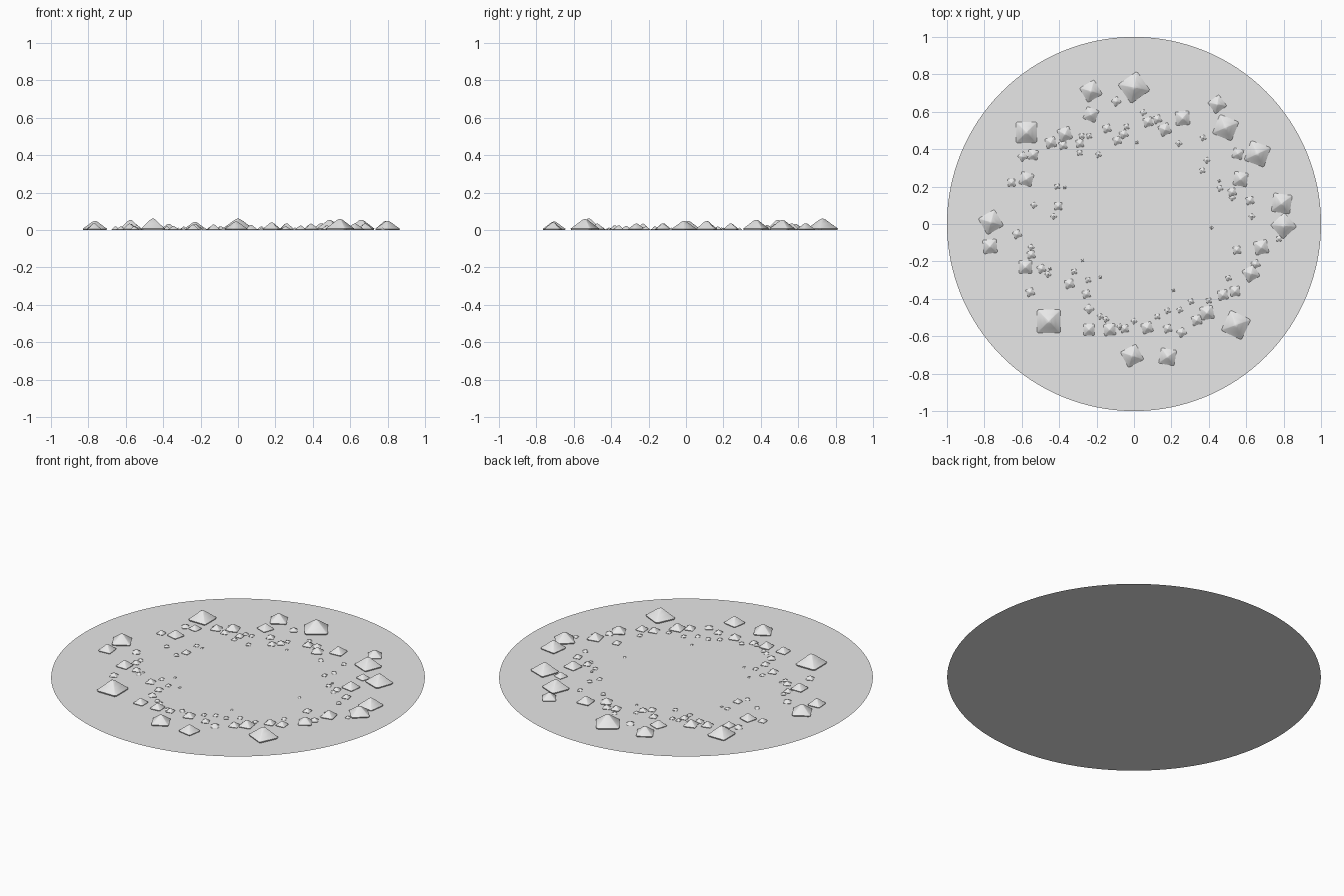
import bpy
import bmesh
import random
from math import cos, sin, radians, atan2, pi

random.seed(4)

default_cube = bpy.data.objects.get("Cube")
if default_cube:
    bpy.data.objects.remove(default_cube, do_unlink=True)


def make_material(name, colour):
    material = bpy.data.materials.new(name)
    material.use_nodes = True
    material.diffuse_color = colour
    shader = material.node_tree.nodes["Principled BSDF"]
    shader.inputs["Base Color"].default_value = colour
    return material


stone_grey = make_material("stone grey", (0.8, 0.8, 0.8, 1))


def finish(bm, name, smooth_angle=None):
    """Turn a bmesh into a named object in the scene."""
    mesh = bpy.data.meshes.new(name)
    bm.to_mesh(mesh)
    bm.free()
    mesh.materials.append(stone_grey)
    obj = bpy.data.objects.new(name, mesh)
    bpy.context.collection.objects.link(obj)
    if smooth_angle:
        bpy.ops.object.select_all(action="DESELECT")
        obj.select_set(True)
        bpy.context.view_layer.objects.active = obj
        bpy.ops.object.shade_smooth_by_angle(angle=radians(smooth_angle))
    return obj


# Stone profile: width and height as fractions of the half side
PROFILE = [(0.95, 0), (1, 0.13), (0.55, 0.56), (0.2, 0.9), (0.06, 0.98)]
CORNER_CUT = 0.88


def add_stone(bm, x, y, half, turn):
    """A low four-sided peak with clipped corners and a rounded tip."""
    square = [(1, -CORNER_CUT), (1, CORNER_CUT)]
    outline = []
    for quarter in range(4):
        c, s = cos(quarter * pi / 2 + turn), sin(quarter * pi / 2 + turn)
        outline += [(px * c - py * s, px * s + py * c) for px, py in square]
    rings = [
        [bm.verts.new((x + px * half * w, y + py * half * w, half * h))
         for px, py in outline]
        for w, h in PROFILE
    ]
    count = len(outline)
    for low, high in zip(rings, rings[1:]):
        for i in range(count):
            j = (i + 1) % count
            bm.faces.new((low[i], low[j], high[j], high[i]))
    bm.faces.new(rings[-1])


# Flat round ground
bm = bmesh.new()
bmesh.ops.create_circle(bm, cap_ends=True, segments=128, radius=1)
for face in bm.faces:
    if face.normal.z < 0:
        face.normal_flip()
finish(bm, "ground_disc")

# Large stones: x, y, half side, turn in degrees
BOULDERS = [
    (0, .73, .062, 35), (-.23, .71, .045, 30), (-.575, .49, .056, 0),
    (-.765, .01, .05, 30), (-.77, -.12, .037, 5), (-.455, -.52, .063, 0),
    (-.01, -.705, .047, 28), (.18, -.71, .042, -10), (.545, -.54, .06, -25),
    (.625, -.265, .036, 30), (.8, -.01, .05, 42), (.79, .11, .05, -8),
    (.66, .375, .056, -20), (.49, .515, .055, -22), (.445, .64, .037, 35),
    (.26, .565, .037, 5), (.165, .505, .029, 25), (.57, .24, .037, -8),
    (.555, .375, .027, -15), (.68, -.125, .036, 12), (.475, -.38, .026, 12),
    (.39, -.475, .035, 10), (.335, -.515, .025, 15), (.07, -.555, .028, 18),
    (-.13, -.565, .031, 5), (-.24, -.565, .03, 0), (-.58, -.23, .035, 0),
    (-.345, -.32, .023, 15), (-.575, .24, .034, -15), (-.37, .48, .034, 18),
    (-.23, .585, .034, -20), (-.445, .435, .027, 15), (-.54, .37, .026, -8),
    (.255, -.58, .021, 35), (.075, .545, .024, 15), (.54, -.36, .026, 5),
]

bm = bmesh.new()
for x, y, half, degrees in BOULDERS:
    add_stone(bm, x, y, half, radians(degrees))
finish(bm, "boulders", 40)

# Small stones, grouped by half side
PEBBLES = {
    "tiny_pebbles": (.007, [
        (.015, .435), (-.37, .195), (-.45, -.24), (-.275, -.195),
        (-.18, -.285), (.21, -.355), (.415, -.02), (.455, .23)]),
    "small_pebbles": (.013, [
        (.05, .595), (-.04, .52), (-.19, .37), (-.24, .47), (-.28, .47),
        (-.29, .38), (-.41, .2), (-.43, .04), (-.535, .1), (-.55, -.125),
        (-.46, -.27), (-.32, -.255), (-.245, -.3), (-.18, -.495),
        (-.15, -.51), (-.075, -.55), (0, -.52), (.125, -.495), (.18, -.465),
        (.245, -.46), (.305, -.415), (.4, -.41), (.505, -.29), (.775, -.08),
        (.63, .04), (.525, .14), (.46, .19), (.365, .285), (.39, .34),
        (.37, .46), (.24, .43)]),
    "medium_pebbles": (.02, [
        (-.095, .655), (.125, .56), (-.145, .51), (-.055, .48),
        (-.09, .445), (-.29, .43), (-.38, .42), (-.595, .36), (-.655, .22),
        (-.405, .095), (-.625, -.055), (-.55, -.165), (-.495, -.24),
        (-.555, -.365), (-.255, -.375), (-.24, -.455), (-.05, -.56),
        (.18, -.56), (.55, -.14), (.65, -.215), (.62, .125), (.525, .17)]),
}

for name, (half, places) in PEBBLES.items():
    bm = bmesh.new()
    for x, y in places:
        add_stone(bm, x, y, half, random.uniform(0, pi / 4))
    finish(bm, name, 40)
